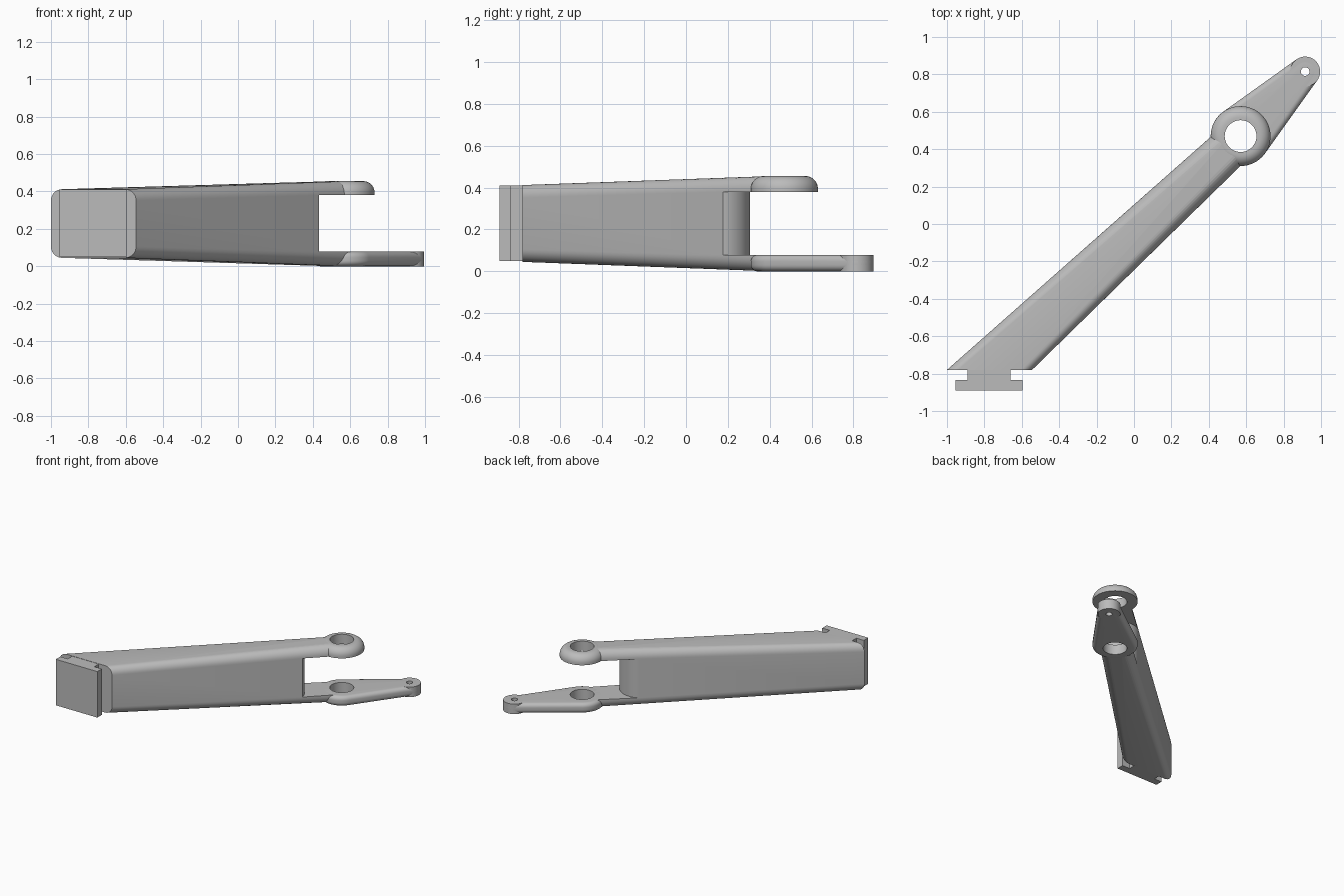
import bpy, bmesh
from math import sin, cos, pi, atan2, acos, hypot

if "Cube" in bpy.data.objects:
    bpy.data.objects.remove(bpy.data.objects["Cube"])

gray = bpy.data.materials.new("plain gray")
gray.use_nodes = True
color = (0.5, 0.5, 0.5, 1)
gray.diffuse_color = color
gray.node_tree.nodes["Principled BSDF"].inputs["Base Color"].default_value = color

RING = (0.57, 0.47)
TIP = (0.915, 0.815)
RING_R, BORE_R, TIP_R, PIN_R = 0.16, 0.085, 0.08, 0.023
TOP, FLANGE = 0.455, 0.078


def loft(name, sections, closed=False):
    """Skin a list of matching point rings; cap the ends unless closed."""
    bm = bmesh.new()
    rings = [[bm.verts.new(p) for p in s] for s in sections]
    n = len(rings[0])
    pairs = list(zip(rings, rings[1:]))
    if closed:
        pairs.append((rings[-1], rings[0]))
    else:
        bm.faces.new(rings[0])
        bm.faces.new(rings[-1])
    for a, b in pairs:
        for i in range(n):
            j = (i + 1) % n
            bm.faces.new((a[i], a[j], b[j], b[i]))
    bmesh.ops.recalc_face_normals(bm, faces=bm.faces)
    mesh = bpy.data.meshes.new(name)
    bm.to_mesh(mesh)
    bm.free()
    mesh.materials.append(gray)
    ob = bpy.data.objects.new(name, mesh)
    bpy.context.collection.objects.link(ob)
    return ob


def prism(name, outline, z0, z1):
    return loft(name, [[(x, y, z) for x, y in outline] for z in (z0, z1)])


def arc(center, r, a0, a1, n):
    return [(center[0] + r * cos(a0 + (a1 - a0) * i / n),
             center[1] + r * sin(a0 + (a1 - a0) * i / n)) for i in range(n + 1)]


def circle(center, r, n=64):
    return arc(center, r, 0, 2 * pi, n)[:-1]


def apply_modifier(ob, kind, **settings):
    mod = ob.modifiers.new(kind.lower(), kind)
    for key, value in settings.items():
        setattr(mod, key, value)
    bpy.context.view_layer.objects.active = ob
    bpy.ops.object.modifier_apply(modifier=mod.name)


def cut(ob, outline, z0, z1):
    cutter = prism("cutter", outline, z0, z1)
    cutter.hide_render = True
    apply_modifier(ob, "BOOLEAN", object=cutter, operation="DIFFERENCE", solver="EXACT")
    bpy.data.objects.remove(cutter)


def smooth(ob):
    bpy.ops.object.select_all(action="DESELECT")
    ob.select_set(True)
    bpy.context.view_layer.objects.active = ob
    bpy.ops.object.shade_smooth_by_angle(angle=pi / 6)


def arm_section(left, right, z0, z1, ru, rz):
    """Rounded rectangle stretched between two plan points."""
    pts = []
    for k, (u, z) in enumerate([(1 - ru, z1 - rz), (ru, z1 - rz),
                                (ru, z0 + rz), (1 - ru, z0 + rz)]):
        for i in range(9):
            a = (k + i / 8) * pi / 2
            t = u + ru * cos(a)
            pts.append((left[0] + (right[0] - left[0]) * t,
                        left[1] + (right[1] - left[1]) * t, z + rz * sin(a)))
    return pts


# Tapered arm with a fork slot and a rounded inner end
arm = loft("arm", [
    arm_section((-1, -0.78), (-0.545, -0.78), 0.045, 0.412, 0.13, 0.06),
    arm_section((0.46, 0.51), (0.62, 0.36), 0, TOP, 0.3, 0.065)])
slot = arc((0.28, 0.15), 0.156, -pi / 4, pi * 0.75, 32)
cut(arm, slot + [(0.17, 0.9), (0.9, 0.9), (0.9, 0.04)], FLANGE, 0.38)
cut(arm, circle(RING, BORE_R), -0.1, 0.6)
smooth(arm)

# Upper fork ring with a rounded top rim
fillet = 0.06
profile = [(BORE_R, 0.38), (RING_R, 0.38)]
profile += arc((RING_R - fillet, TOP - fillet), fillet, 0, pi / 2, 10)
profile.append((BORE_R, TOP))
upper_ring = loft("upper_ring", [[(x, y, z) for x, y in circle(RING, r)]
                                 for r, z in profile], closed=True)
smooth(upper_ring)

# Lower fork ring and link plate, tapering to the tip
dx, dy = TIP[0] - RING[0], TIP[1] - RING[1]
heading = atan2(dy, dx)
spread = acos((RING_R - TIP_R) / hypot(dx, dy))
outline = arc(RING, RING_R, heading + spread, heading + 2 * pi - spread, 48)
outline += arc(TIP, TIP_R, heading - spread, heading + spread, 24)
link = prism("lower_link", outline, 0, FLANGE)
apply_modifier(link, "BEVEL", width=0.03, segments=6, limit_method="ANGLE", angle_limit=pi / 3)
cut(link, circle(RING, BORE_R), -0.1, 0.2)
cut(link, circle(TIP, PIN_R, 32), -0.1, 0.2)
smooth(link)

# Straight-sided boss around the pin hole
boss = loft("tip_boss", [[(x, y, z) for x, y in circle(TIP, r)] for r, z in
                         [(PIN_R, 0), (TIP_R, 0), (TIP_R, FLANGE), (PIN_R, FLANGE)]],
            closed=True)
smooth(boss)

# T-shaped mounting rail
rail = [(-0.955, -0.89), (-0.595, -0.89), (-0.595, -0.835), (-0.66, -0.835),
        (-0.66, -0.775), (-0.89, -0.775), (-0.89, -0.835), (-0.955, -0.835)]
prism("mounting_rail", rail, 0.05, 0.41)
